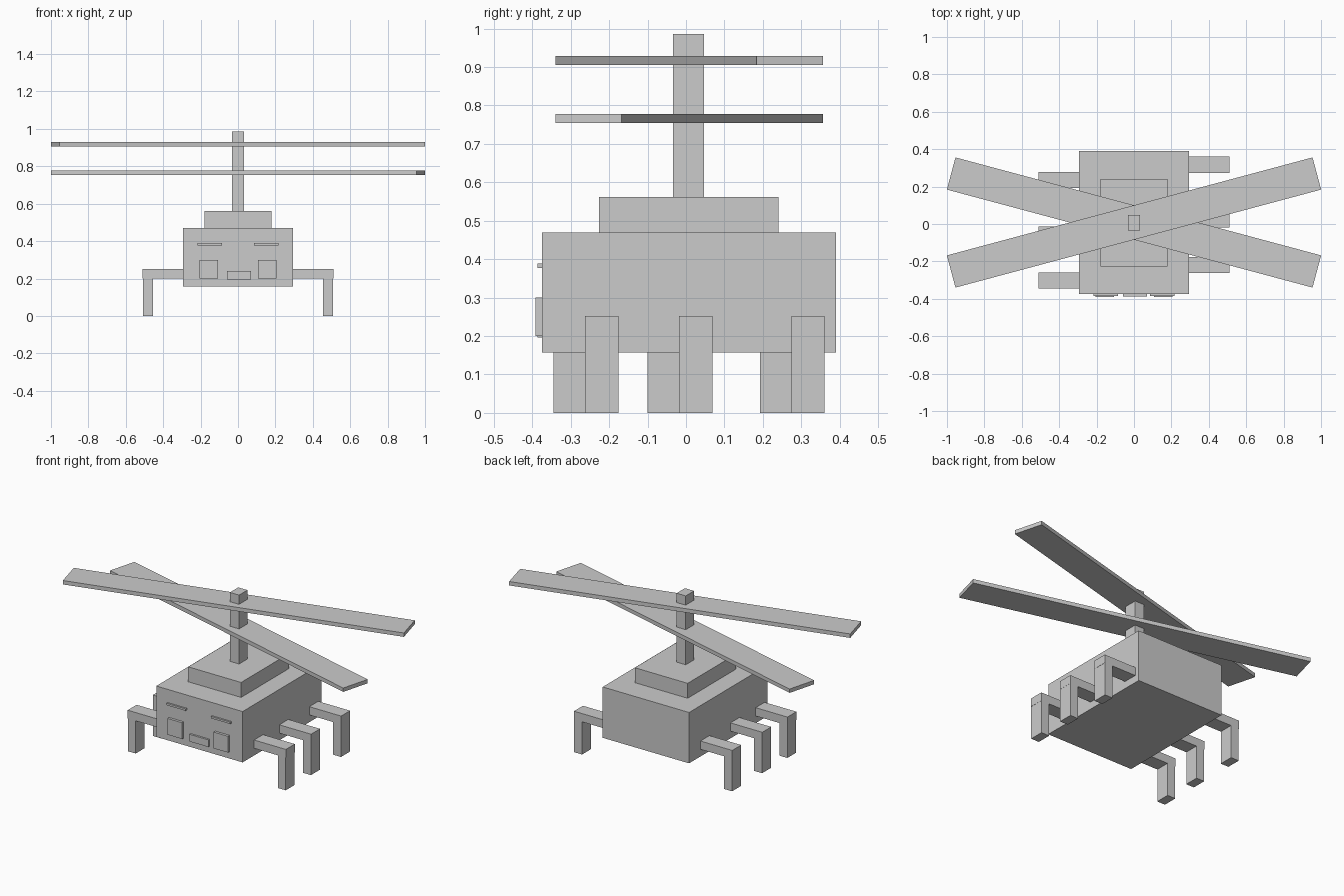
import bpy
from math import radians
from mathutils import Matrix

if "Cube" in bpy.data.objects:
    bpy.data.objects.remove(bpy.data.objects["Cube"])


def box(name, x, y, z, turn=0.0):
    """Box from (min, max) ranges, optionally turned about its own vertical axis."""
    mid = [(a + b) / 2 for a, b in (x, y, z)]
    size = [b - a for a, b in (x, y, z)]
    bpy.ops.mesh.primitive_cube_add(size=1, location=mid, rotation=(0, 0, radians(turn)))
    ob = bpy.context.object
    ob.name = name
    ob.data.transform(Matrix.Diagonal((*size, 1)))
    return ob


# Body, roof step and mast
box("body", (-0.294, 0.294), (-0.375, 0.39), (0.157, 0.47))
box("roof_step", (-0.18, 0.18), (-0.227, 0.241), (0.47, 0.562))
box("rotor_mast", (-0.031, 0.031), (-0.034, 0.047), (0.562, 0.986))

# Two crossed rotor blades
for name, z, turn in (("upper_rotor_blade", 0.905, 15), ("lower_rotor_blade", 0.754, -15)):
    box(name, (-1.012, 1.012), (-0.081, 0.097), (z, z + 0.024), turn)

# Three bent legs per side; the left set sits slightly further forward
for label, side, offset in (("right", 1, 0.0), ("left", -1, -0.082)):
    for i, y0 in enumerate((-0.263, -0.018, 0.274)):
        y = (y0 + offset, y0 + offset + 0.087)
        arm_x = sorted((side * 0.29, side * 0.51))
        shin_x = sorted((side * 0.455, side * 0.509))
        box(f"{label}_leg_arm_{i + 1}", arm_x, y, (0.201, 0.252))
        box(f"{label}_leg_shin_{i + 1}", shin_x, y, (0.0, 0.201))

# Face: eyes, brows and mouth
for label, side in (("right", 1), ("left", -1)):
    box(f"{label}_eye", sorted((side * 0.107, side * 0.206)), (-0.391, -0.37), (0.2, 0.3))
    box(f"{label}_brow", sorted((side * 0.086, side * 0.217)), (-0.386, -0.37), (0.377, 0.389))
box("mouth", (-0.06, 0.07), (-0.387, -0.37), (0.196, 0.24))
